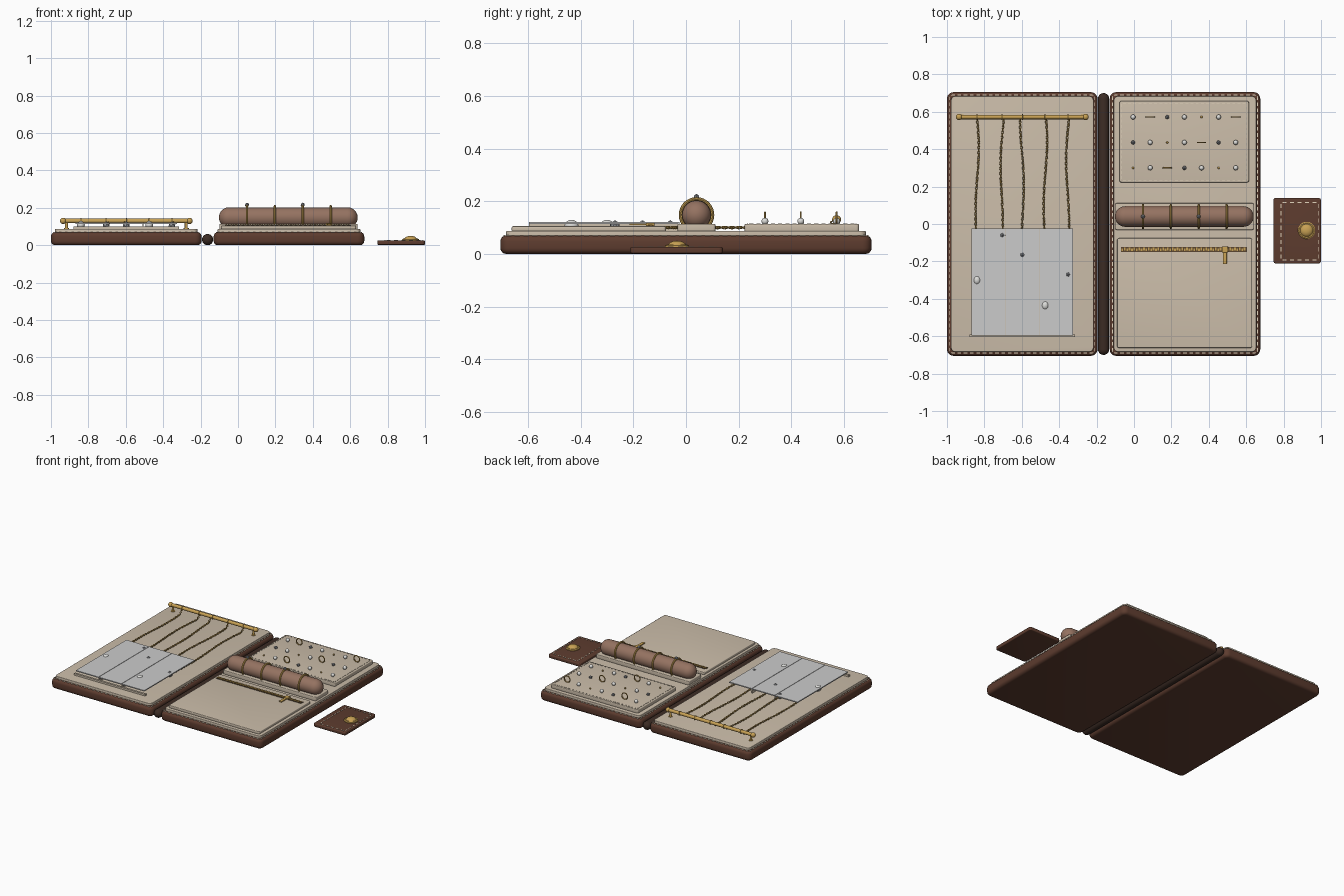
import bpy, bmesh, math
from mathutils import Vector, Matrix

cube = bpy.data.objects.get("Cube")
if cube:
    bpy.data.objects.remove(cube, do_unlink=True)


def material(name, r, g, b):
    m = bpy.data.materials.new(name)
    m.use_nodes = True
    m.diffuse_color = (r, g, b, 1)
    m.node_tree.nodes["Principled BSDF"].inputs["Base Color"].default_value = (r, g, b, 1)
    return m


LEATHER = material("brown leather", .11, .045, .028)
SPINE = material("dark leather", .045, .025, .018)
LINING = material("beige lining", .60, .51, .40)
STITCH = material("cream thread", .78, .68, .52)
GOLD = material("gold", .58, .36, .09)
SHEER = material("pale grey mesh", .60, .60, .60)
PEARL = material("pearl", .72, .72, .70)
GEM = material("grey gem", .30, .31, .33)
ROLL = material("mauve suede", .30, .17, .12)
TAPE = material("zip tape", .10, .06, .03)


def finish(name, bm, mat, smooth=True):
    me = bpy.data.meshes.new(name)
    bm.to_mesh(me)
    bm.free()
    ob = bpy.data.objects.new(name, me)
    bpy.context.collection.objects.link(ob)
    me.materials.append(mat)
    if smooth:
        bpy.ops.object.select_all(action='DESELECT')
        ob.select_set(True)
        bpy.context.view_layer.objects.active = ob
        bpy.ops.object.shade_smooth_by_angle(angle=math.radians(40))
    return ob


def add_box(bm, x0, x1, y0, y1, z0, z1):
    mat = Matrix.Translation(((x0 + x1) / 2, (y0 + y1) / 2, (z0 + z1) / 2))
    mat = mat @ Matrix.Diagonal((x1 - x0, y1 - y0, z1 - z0, 1))
    return bmesh.ops.create_cube(bm, size=1, matrix=mat)["verts"]


def slab(name, mat, x0, x1, y0, y1, z0, z1, corner=0, edge=0):
    """Box with rounded upright corners, then softened rims."""
    bm = bmesh.new()
    add_box(bm, x0, x1, y0, y1, z0, z1)
    if corner:
        upright = [e for e in bm.edges if abs(e.verts[0].co.z - e.verts[1].co.z) > 1e-4]
        bmesh.ops.bevel(bm, geom=upright, offset=corner, segments=5, profile=.5, affect='EDGES')
    if edge:
        rims = [e for e in bm.edges if abs(e.verts[0].co.z - e.verts[1].co.z) < 1e-4]
        bmesh.ops.bevel(bm, geom=rims, offset=edge, segments=4, profile=.5, affect='EDGES')
    return finish(name, bm, mat)


def stitches(name, x0, x1, y0, y1, z, dash=.02, gap=.013, w=.005):
    """Ring of thread dashes around a rectangle."""
    bm = bmesh.new()
    for along_x, a, b, sides in ((True, x0, x1, (y0, y1)), (False, y0, y1, (x0, x1))):
        n = round((b - a) / (dash + gap))
        for i in range(n):
            c = a + (i + .5) * (b - a) / n
            for s in sides:
                u, v = (dash / 2, w / 2) if along_x else (w / 2, dash / 2)
                cx, cy = (c, s) if along_x else (s, c)
                add_box(bm, cx - u, cx + u, cy - v, cy + v, z - .002, z + .002)
    return finish(name, bm, STITCH, False)


def add_torus(bm, mat, R, r, n=20, m=8):
    rings = []
    for i in range(n):
        a = 2 * math.pi * i / n
        rings.append([bm.verts.new(mat @ Vector((
            (R + r * math.cos(b)) * math.cos(a), (R + r * math.cos(b)) * math.sin(a), r * math.sin(b))))
            for b in (2 * math.pi * j / m for j in range(m))])
    for i in range(n):
        p, q = rings[i], rings[(i + 1) % n]
        for j in range(m):
            k = (j + 1) % m
            bm.faces.new((p[j], q[j], q[k], p[k]))


def torus(name, mat, loc, R, r, rot=Matrix.Identity(4), n=32):
    bm = bmesh.new()
    add_torus(bm, Matrix.Translation(loc) @ rot, R, r, n)
    return finish(name, bm, mat)


def lathe(name, mat, profile, loc, axis='Z', n=24):
    """Spin (radius, height) points around an axis."""
    bm = bmesh.new()
    verts = [bm.verts.new((r, 0, h)) for r, h in profile]
    edges = [bm.edges.new(p) for p in zip(verts, verts[1:])]
    bmesh.ops.spin(bm, geom=verts + edges, cent=(0, 0, 0), axis=(0, 0, 1),
                   angle=2 * math.pi, steps=n, use_duplicate=False)
    bmesh.ops.remove_doubles(bm, verts=bm.verts, dist=1e-5)
    bmesh.ops.recalc_face_normals(bm, faces=bm.faces)
    rot = {'Z': Matrix.Identity(4), 'X': Matrix.Rotation(math.pi / 2, 4, 'Y'),
           'Y': Matrix.Rotation(-math.pi / 2, 4, 'X')}[axis]
    bm.transform(Matrix.Translation(loc) @ rot)
    return finish(name, bm, mat)


def ball(name, mat, loc, r, sy=1):
    bm = bmesh.new()
    bmesh.ops.create_uvsphere(bm, u_segments=16, v_segments=10, radius=r,
                              matrix=Matrix.Translation(loc) @ Matrix.Diagonal((1, sy, 1, 1)))
    return finish(name, bm, mat)


def gem(name, loc, r):
    bm = bmesh.new()
    bmesh.ops.create_icosphere(bm, subdivisions=1, radius=r, matrix=Matrix.Translation(loc))
    return finish(name, bm, GEM, False)


def capsule(r, half):
    arc = [math.pi / 2 * i / 8 for i in range(9)]
    top = [(r * math.sin(a), half - r + r * math.cos(a)) for a in arc]
    return top + [(p, -h) for p, h in reversed(top)]


# Covers, lining and edge stitching
TOP = .087
for side, x0, x1 in (("right", -1, -.195), ("left", -.13, .675)):
    slab(side + "_cover", LEATHER, x0, x1, -.705, .705, 0, .07, .035, .022)
    slab(side + "_lining", LINING, x0 + .021, x1 - .021, -.684, .684, .06, TOP, .025, .004)
    stitches(side + "_cover_stitching", x0 + .015, x1 - .015, -.69, .69, .069)
spine = lathe("spine", SPINE, capsule(.03, .7), (-.1625, 0, .03), 'Y')

# Necklace rail
RAIL_Y, RAIL_Z = .572, .13
lathe("necklace_rail", GOLD, [(0, -.335), (.012, -.335), (.012, .335), (0, .335)],
      (-.597, RAIL_Y, RAIL_Z), 'X', 16)
for s in (-1, 1):
    ball("rail_knob", GOLD, (-.597 + s * .338, RAIL_Y, RAIL_Z), .017)
    lathe("rail_post", GOLD, [(0, 0), (.014, 0), (.014, .006), (.008, .006), (.008, .045), (0, .045)],
          (-.597 + s * .32, RAIL_Y, TOP - .002), 'Z', 16)

# Hanging chains with pendants
chains = ((-.84, -.30, 1), (-.705, -.06, 0), (-.597, -.165, 0), (-.475, -.435, 1), (-.353, -.27, 0))
for k, (x, end, pearl) in enumerate(chains):
    bm = bmesh.new()
    n = round((RAIL_Y - end) / .0135)
    for i in range(n):
        t = i / (n - 1)
        y = RAIL_Y + (end - RAIL_Y) * t
        z = .1 + .03 * max(0, 1 - i / 3)
        px = x + .012 * math.sin((RAIL_Y - y) * 9 + k * 2.2)  * (1 - t * .7)
        m = Matrix.Translation((px, y, z)) @ Matrix.Rotation(math.pi / 2 * (i % 2) + .4, 4, 'Y')
        add_torus(bm, m @ Matrix.Diagonal((.75, 1.2, 1, 1)), .0072, .0024, 10, 6)
    finish("necklace_chain", bm, GOLD)
    torus("chain_loop", GOLD, (x, RAIL_Y, RAIL_Z), .014, .003, Matrix.Rotation(math.pi / 2, 4, 'Y'), 16)
    if pearl:
        ball("pearl_pendant", PEARL, (x, end, .108), .021, 1.25)
    else:
        gem("gem_pendant", (x, end, .107), .021)

# Mesh pouch over the pendants
for i in range(3):
    a = -.87 + i * .182
    slab("pouch_panel", SHEER, a, a + .179, -.597, -.024, .114, .121)
for a in (-.6895, -.5075):
    slab("pouch_divider", LINING, a - .002, a + .002, -.597, -.024, TOP, .117)
slab("pouch_base_strip", LINING, -.88, -.315, -.605, -.59, TOP - .002, .1)

# Earring pad with three rows of studs
PAD = .113
slab("earring_pad", LINING, -.078, .615, .222, .658, TOP - .002, PAD, .012, .005)
stitches("pad_stitching", -.066, .603, .234, .646, PAD, .016, .012, .003)
pattern = "PHDPS"
for i in range(21):
    x, y = -.005 + (i % 7) * .0915, .572 - (i // 7) * .136
    kind = pattern[i % 5]
    if kind == "P":
        ball("pearl_stud", PEARL, (x, y, PAD + .011), .013)
    elif kind == "H":
        torus("hoop_earring", GOLD, (x, y, PAD + .023), .022, .0035, Matrix.Rotation(math.pi / 2, 4, 'X'))
    elif kind == "D":
        gem("gem_stud", (x, y, PAD + .009), .012)
    else:
        ball("small_gold_stud", GOLD, (x, y, PAD + .004), .006)

# Ring roll on its cushion
slab("ring_roll_cushion", LINING, -.1, .64, -.032, .112, TOP - .002, .114, .01, .005)
lathe("ring_roll", ROLL, capsule(.055, .371), (.269, .04, .148), 'X', 32)
for i in range(4):
    x = .048 + i * .149
    torus("finger_ring", GOLD, (x, .04, .148), .061, .0065, Matrix.Rotation(math.pi / 2, 4, 'Y'))
    if i % 2 == 0:
        lathe("ring_setting", GOLD, [(0, 0), (.006, 0), (.011, .008), (0, .008)], (x, .04, .205), 'Z', 12)
        gem("ring_gem", (x, .04, .216), .012)

# Zipped pocket
slab("zip_pocket", LINING, -.09, .632, -.662, -.076, TOP - .002, .105, .01, .005)
slab("zip_tape", TAPE, -.07, .605, -.149, -.122, .104, .108)
bm = bmesh.new()
for i in range(52):
    x = -.062 + i * .0128
    y = -.1355 + (.002 if i % 2 else -.002)
    add_box(bm, x - .0045, x + .0045, y - .007, y + .007, .106, .112)
finish("zip_teeth", bm, GOLD, False)
slab("zip_slider", GOLD, .47, .502, -.152, -.119, .106, .118, .005, .002)
slab("zip_pull", GOLD, .476, .496, -.215, -.14, .109, .116, .004, .001)

# Loose clasp tab with its button
slab("clasp_tab", LEATHER, .745, 1, -.212, .14, .002, .026, .015, .006)
stitches("clasp_stitching", .785, .985, -.193, .115, .026, .022, .016)
lathe("clasp_button", GOLD, [(0, 0), (.046, 0), (.046, .006), (.04, .01), (.034, .009), (.031, .014),
                             (.024, .02), (.012, .024), (0, .025)], (.923, -.034, .025), 'Z', 32)
